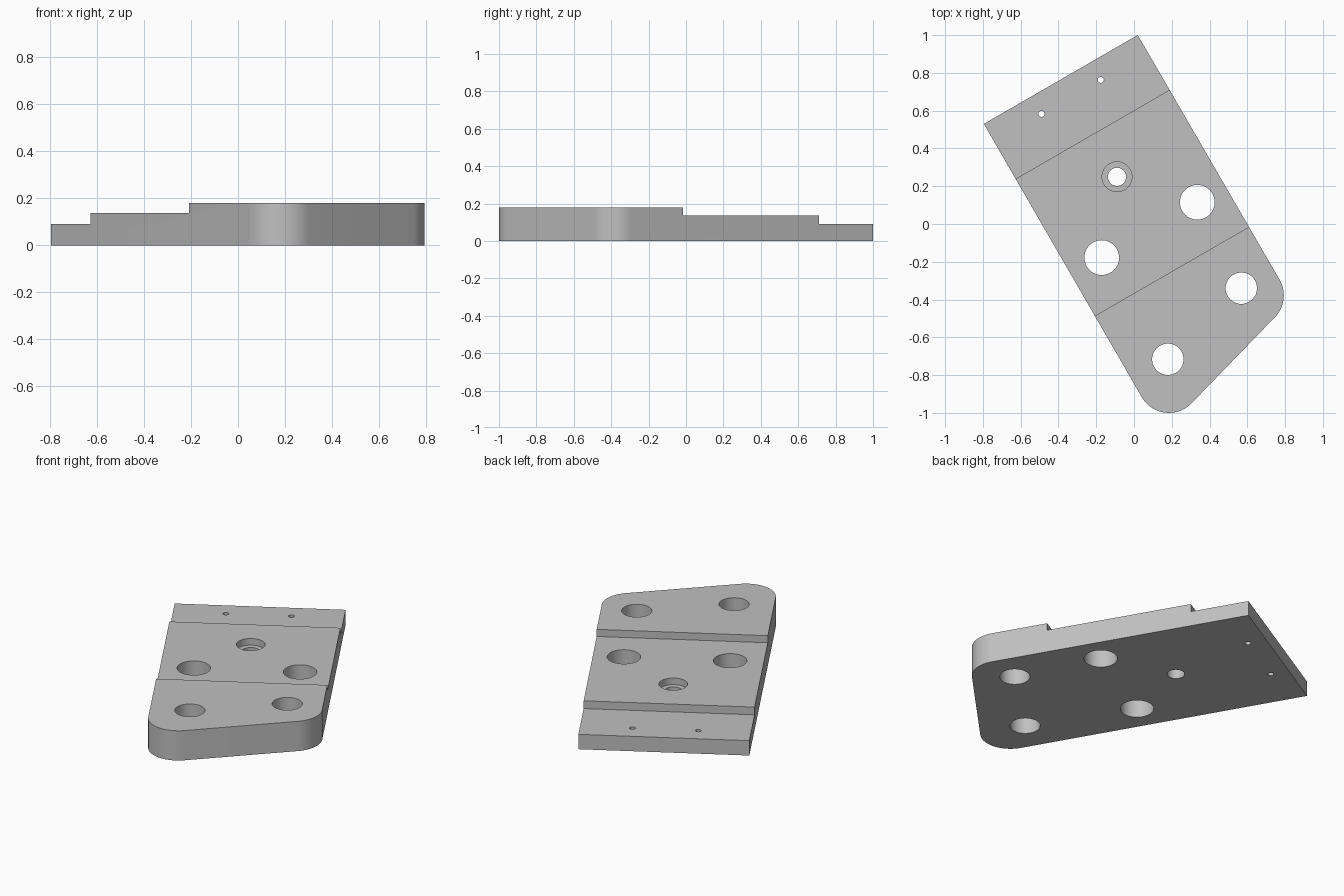
import bpy
import bmesh
from math import radians, cos, sin
from mathutils import Vector, Matrix

cube = bpy.data.objects.get("Cube")
if cube:
    bpy.data.objects.remove(cube, do_unlink=True)

grey = bpy.data.materials.new("machined grey")
grey.use_nodes = True
colour = (0.53, 0.53, 0.53, 1)
grey.diffuse_color = colour
grey.node_tree.nodes["Principled BSDF"].inputs["Base Color"].default_value = colour

# Plate axes: across its width and along its length, from the back corner
BACK = Vector((-0.795, 0.53))
ACROSS = Vector((cos(radians(30)), sin(radians(30))))
ALONG = Vector((ACROSS.y, -ACROSS.x))
WIDTH = 0.941
LOW, MID, HIGH = 0.09, 0.137, 0.18


def make_object(name, bm):
    bmesh.ops.recalc_face_normals(bm, faces=bm.faces)
    mesh = bpy.data.meshes.new(name)
    bm.to_mesh(mesh)
    bm.free()
    mesh.materials.append(grey)
    obj = bpy.data.objects.new(name, mesh)
    bpy.context.collection.objects.link(obj)
    return obj


def prism(name, outline, bottom, top):
    bm = bmesh.new()
    face = bm.faces.new([bm.verts.new((p[0], p[1], bottom)) for p in outline])
    side = bmesh.ops.extrude_face_region(bm, geom=[face])["geom"]
    verts = [v for v in side if isinstance(v, bmesh.types.BMVert)]
    bmesh.ops.translate(bm, verts=verts, vec=(0, 0, top - bottom))
    return make_object(name, bm)


def arc(x, y, radius, start, end, steps=20):
    angles = [radians(start + (end - start) * i / steps) for i in range(steps + 1)]
    return [(x + radius * cos(a), y + radius * sin(a)) for a in angles]


def cut(target, cutter):
    cutter.hide_render = True
    mod = target.modifiers.new("cut", 'BOOLEAN')
    mod.operation = 'DIFFERENCE'
    mod.solver = 'EXACT'
    mod.object = cutter
    bpy.context.view_layer.objects.active = target
    bpy.ops.object.modifier_apply(modifier=mod.name)
    bpy.data.objects.remove(cutter, do_unlink=True)


# Plate with a slanted, rounded front end
outline = [BACK, BACK + ACROSS * WIDTH]
outline += arc(0.627, -0.378, 0.166, 30, -46)
outline += arc(0.185, -0.834, 0.166, -46, -150)
plate = prism("stepped_plate", outline, 0, HIGH)

# Two steps down towards the back
for length, height in ((1.174, MID), (0.336, LOW)):
    corners = [(-0.2, -0.2), (WIDTH + 0.2, -0.2), (WIDTH + 0.2, length), (-0.2, length)]
    box = [BACK + ACROSS * a + ALONG * b for a, b in corners]
    cut(plate, prism("step_cutter", box, height, HIGH + 0.2))

# Holes: x, y, radius, floor height
holes = [
    (0.335, 0.115, 0.092, -0.1), (-0.171, -0.178, 0.092, -0.1),  # large holes
    (0.568, -0.34, 0.083, -0.1), (0.179, -0.716, 0.083, -0.1),   # front holes
    (-0.09, 0.25, 0.079, MID - 0.04), (-0.09, 0.25, 0.048, -0.1),  # counterbore
    (-0.176, 0.763, 0.016, -0.1), (-0.49, 0.583, 0.016, -0.1),   # pin holes
]
for x, y, radius, floor in holes:
    ring = arc(x, y, radius, 0, 360, 48)[:-1]
    cut(plate, prism("hole_cutter", ring, floor, HIGH + 0.1))

# Smooth curved walls, sharp rims
bpy.ops.object.select_all(action='DESELECT')
plate.select_set(True)
bpy.context.view_layer.objects.active = plate
bpy.ops.object.shade_smooth_by_angle(angle=radians(30))
